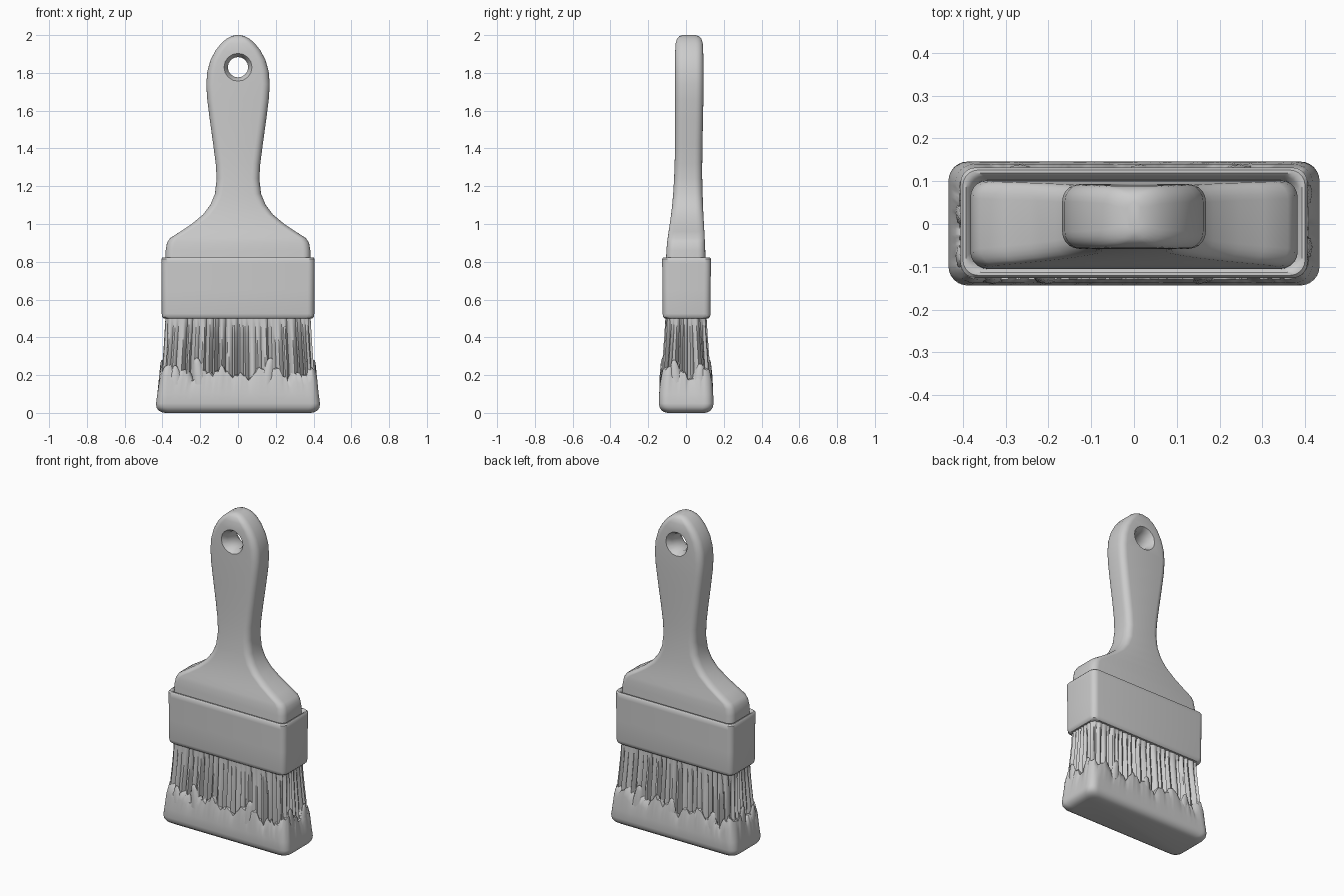
import bpy, bmesh, math, random
from mathutils import Vector

if "Cube" in bpy.data.objects:
    bpy.data.objects.remove(bpy.data.objects["Cube"])

random.seed(4)


def rrect(hx, y0, y1, r, seg=5, nx=1, ny=1):
    """Rounded rectangle as (point, outward normal) pairs, sides split nx / ny times."""
    cy, hy = (y0 + y1) / 2, (y1 - y0) / 2
    r = min(r, hx * 0.98, hy * 0.98)
    pts = []
    for q, (sx, sy) in enumerate([(1, 1), (-1, 1), (-1, -1), (1, -1)]):
        for i in range(seg + 1):
            a = (q + i / seg) * math.pi / 2
            n = Vector((math.cos(a), math.sin(a)))
            pts.append((Vector((sx * (hx - r), cy + sy * (hy - r))) + n * r, n))
        # straight side leading to the next corner
        horizontal = q % 2 == 0
        count = nx if horizontal else ny
        length = 2 * ((hx if horizontal else hy) - r)
        step = Vector((-n.y, n.x)) * length / count
        start = pts[-1][0].copy()
        pts += [(start + step * k, n) for k in range(1, count)]
    return pts


def ring(z, *args, **kw):
    return [(p.x, p.y, z) for p, n in rrect(*args, **kw)]


def skin(name, rings, angle=40, closed=False):
    """Skin a stack of equal rings, cap the ends (or join last to first)."""
    bm = bmesh.new()
    vs = [[bm.verts.new(p) for p in rg] for rg in rings]
    n = len(vs[0])
    pairs = list(zip(vs, vs[1:])) + ([(vs[-1], vs[0])] if closed else [])
    for a, b in pairs:
        for i in range(n):
            j = (i + 1) % n
            bm.faces.new((a[i], a[j], b[j], b[i]))
    if not closed:
        bm.faces.new(vs[0][::-1])
        bm.faces.new(vs[-1])
    bmesh.ops.recalc_face_normals(bm, faces=bm.faces)
    me = bpy.data.meshes.new(name)
    bm.to_mesh(me)
    bm.free()
    ob = bpy.data.objects.new(name, me)
    bpy.context.collection.objects.link(ob)
    smooth(ob, angle)
    return ob


def smooth(ob, angle):
    bpy.ops.object.select_all(action='DESELECT')
    ob.select_set(True)
    bpy.context.view_layer.objects.active = ob
    bpy.ops.object.shade_smooth_by_angle(angle=math.radians(angle))


# Handle: z, half width, front y, back y, corner radius
handle_rows = [
    (0.70, .383, -.108, .103, .04), (0.86, .383, -.104, .102, .04),
    (0.90, .376, -.100, .100, .04), (0.925, .36, -.097, .099, .04),
    (0.96, .305, -.092, .097, .04), (1.00, .245, -.086, .095, .04),
    (1.05, .185, -.079, .092, .04), (1.10, .147, -.073, .090, .04),
    (1.16, .122, -.068, .088, .04), (1.24, .113, -.063, .086, .04),
    (1.32, .118, -.060, .086, .04), (1.42, .131, -.058, .087, .04),
    (1.55, .149, -.058, .090, .04), (1.66, .163, -.058, .092, .04),
    (1.74, .168, -.058, .093, .04), (1.81, .162, -.058, .093, .04),
    (1.87, .145, -.058, .092, .04), (1.92, .118, -.057, .091, .04),
    (1.955, .090, -.055, .089, .04), (1.98, .062, -.048, .082, .035),
    (1.994, .036, -.036, .070, .03), (2.00, .014, -.018, .052, .014)]
handle = skin("handle", [ring(z, *row) for z, *row in handle_rows])

# Hanging hole with flared mouths
cut_rows = [(-.12, .115), (-.055, .072), (-.025, .054), (.06, .054), (.09, .072), (.155, .115)]
cutter = skin("hole_cutter", [[(r * math.cos(a), y, 1.83 + r * math.sin(a))
                               for a in [k * math.tau / 16 for k in range(16)]]
                              for y, r in cut_rows])
cutter.hide_render = True
mod = handle.modifiers.new("hole", 'BOOLEAN')
mod.operation, mod.object, mod.solver = 'DIFFERENCE', cutter, 'EXACT'
bpy.context.view_layer.objects.active = handle
bpy.ops.object.modifier_apply(modifier="hole")
bpy.data.objects.remove(cutter)
smooth(handle, 35)

# Ferrule: a band with rounded rims, sunken on top around the handle
ferrule_rows = [(.79, .375), (.815, .385), (.823, .393), (.823, .400), (.815, .406), (.79, .406),
                (.65, .404), (.525, .404), (.508, .401), (.50, .393), (.50, .37)]
skin("ferrule", [ring(z, w, .003 - (w - .277), .003 + (w - .277), .035)
                 for z, w in ferrule_rows])

# Bristles: fluted body with grooves that deepen towards the tip
NX, NY, SEG = 76, 22, 6
count = 2 * NX + 2 * NY + 4 * SEG
groove = []
while len(groove) < count:
    d = random.uniform(.012, .04)
    groove += random.choice([[0, d * .4, d], [0, .003, d, d * .5], [.004, 0, d * .3, d]])
groove = groove[:count]
bristle_rings = []
for z, w, d, k in [(.53, .384, .108, .1), (.49, .385, .110, .35), (.42, .389, .114, .75),
                   (.34, .394, .120, 1), (.26, .400, .126, 1.1), (.16, .402, .128, 1.1)]:
    bristle_rings.append([(*(p - n * g * k), z) for (p, n), g in
                          zip(rrect(w, -d, d, .035, SEG, NX, NY), groove)])
skin("bristles", bristle_rings, 50)

# Paint-soaked tip: flared block whose upper edge runs unevenly up the bristles
lift = [.20 + .02 * math.sin(i * .23) + .018 * math.sin(i * .61 + 1) - .6 * g
        for i, g in enumerate(groove)]


def tip_ring(z, w, d, r=.045):
    return ring(z, w, -d, d + .002, r, SEG, NX, NY)


edge = [(x, y, .015 + h) for (x, y, z), h in zip(tip_ring(0, .408, .130), lift)]
inner = [(x, y, .02 + h) for (x, y, z), h in zip(tip_ring(0, .390, .112), lift)]
tip_rows = [(0, .385, .098), (.004, .405, .115), (.014, .422, .130),
            (.03, .432, .140), (.05, .434, .144), (.10, .427, .142)]
skin("paint_tip", [tip_ring(*row) for row in tip_rows]
     + [[(x, y, .02 + h * .75) for (x, y, z), h in zip(tip_ring(0, .418, .138), lift)],
        edge, inner, tip_ring(.16, .36, .08)], 50)

# Loose clumps: tapered tufts bridging bristles and tip
clumps = [(-.20, -.124, .29), (.15, -.124, .29), (-.33, -.124, .25), (.02, .124, .26),
          (.25, .124, .28), (-.26, .124, .25), (.402, -.05, .28), (.402, .07, .26),
          (-.402, .03, .28), (-.402, -.07, .25)]
for i, (x, y, top) in enumerate(clumps):
    rows = [(.15, .034), (.20, .030), (top - .03, .020), (top - .008, .013), (top, .005)]
    lean = random.uniform(-.02, .02)
    side = abs(x) > .4
    skin(f"clump_{i + 1}", [[(x + r * math.cos(a) * (.5 if side else 1) + (0 if side else lean * (z - .15) * 8),
                              y + r * math.sin(a) * (1 if side else .5) + (lean * (z - .15) * 8 if side else 0), z)
                             for a in [k * math.tau / 8 for k in range(8)]] for z, r in rows], 60)
